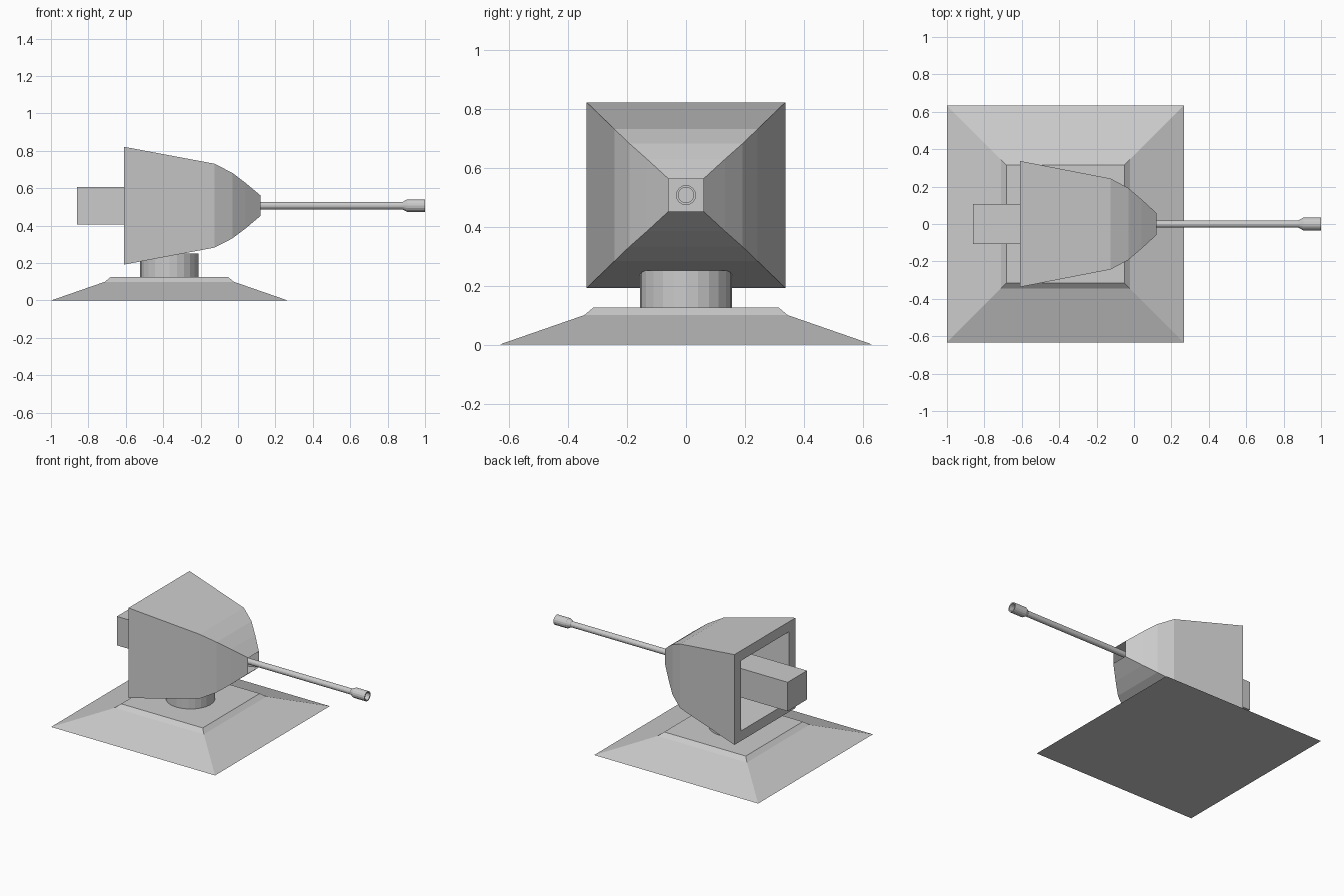
import bpy, math

if "Cube" in bpy.data.objects:
    bpy.data.objects.remove(bpy.data.objects["Cube"])

CX = -0.367   # turntable axis
AZ = 0.507    # gun axis height


def loft(name, rings, cap_start=True, cap_end=True):
    """Skin a list of equal-length vertex rings."""
    n = len(rings[0])
    verts = [v for r in rings for v in r]
    faces = []
    for i in range(len(rings) - 1):
        for j in range(n):
            k = (j + 1) % n
            faces.append((i * n + j, i * n + k, (i + 1) * n + k, (i + 1) * n + j))
    if cap_start:
        faces.append(tuple(range(n))[::-1])
    if cap_end:
        faces.append(tuple(range((len(rings) - 1) * n, len(rings) * n)))
    me = bpy.data.meshes.new(name)
    me.from_pydata(verts, [], faces)
    ob = bpy.data.objects.new(name, me)
    bpy.context.collection.objects.link(ob)
    return ob


def square_z(h, z):
    return [(CX + sx * h, sy * h, z) for sx, sy in ((-1, -1), (1, -1), (1, 1), (-1, 1))]


def rect_x(x, hy, hz):
    return [(x, sy * hy, AZ + sz * hz) for sy, sz in ((-1, -1), (1, -1), (1, 1), (-1, 1))]


def circle(r, n, place):
    return [place(r * math.cos(2 * math.pi * i / n), r * math.sin(2 * math.pi * i / n))
            for i in range(n)]


# sloped square base
loft("base", [square_z(h, z) for h, z in ((0.633, 0), (0.345, 0.1), (0.315, 0.125))])

# swivel post
loft("swivel_post", [circle(0.156, 24, lambda a, b, z=z: (CX + a, b, z)) for z in (0.12, 0.252)])

# hollow housing: outer skin from rear to nose, then inner skin back to the rear
outer = [(-0.61, 0.337, 0.315), (-0.125, 0.243, 0.224), (-0.03, 0.192, 0.175),
         (0.04, 0.132, 0.122), (0.12, 0.059, 0.055)]
inner = [(0.0, 0.1, 0.095), (-0.06, 0.14, 0.13), (-0.15, 0.175, 0.16), (-0.61, 0.262, 0.245)]
loops = outer + inner + outer[:1]
loft("housing", [rect_x(*p) for p in loops], False, False)

# breech block sticking out of the rear
loft("breech", [rect_x(x, 0.107, 0.101) for x in (-0.86, -0.02)])

# barrel with flared, bored muzzle
barrel = [(-0.03, 0.02), (0.88, 0.02), (0.905, 0.034), (1.0, 0.034), (1.0, 0.026), (0.92, 0.026)]
loft("barrel", [circle(r, 16, lambda a, b, x=x: (x, a, AZ + b)) for x, r in barrel])
